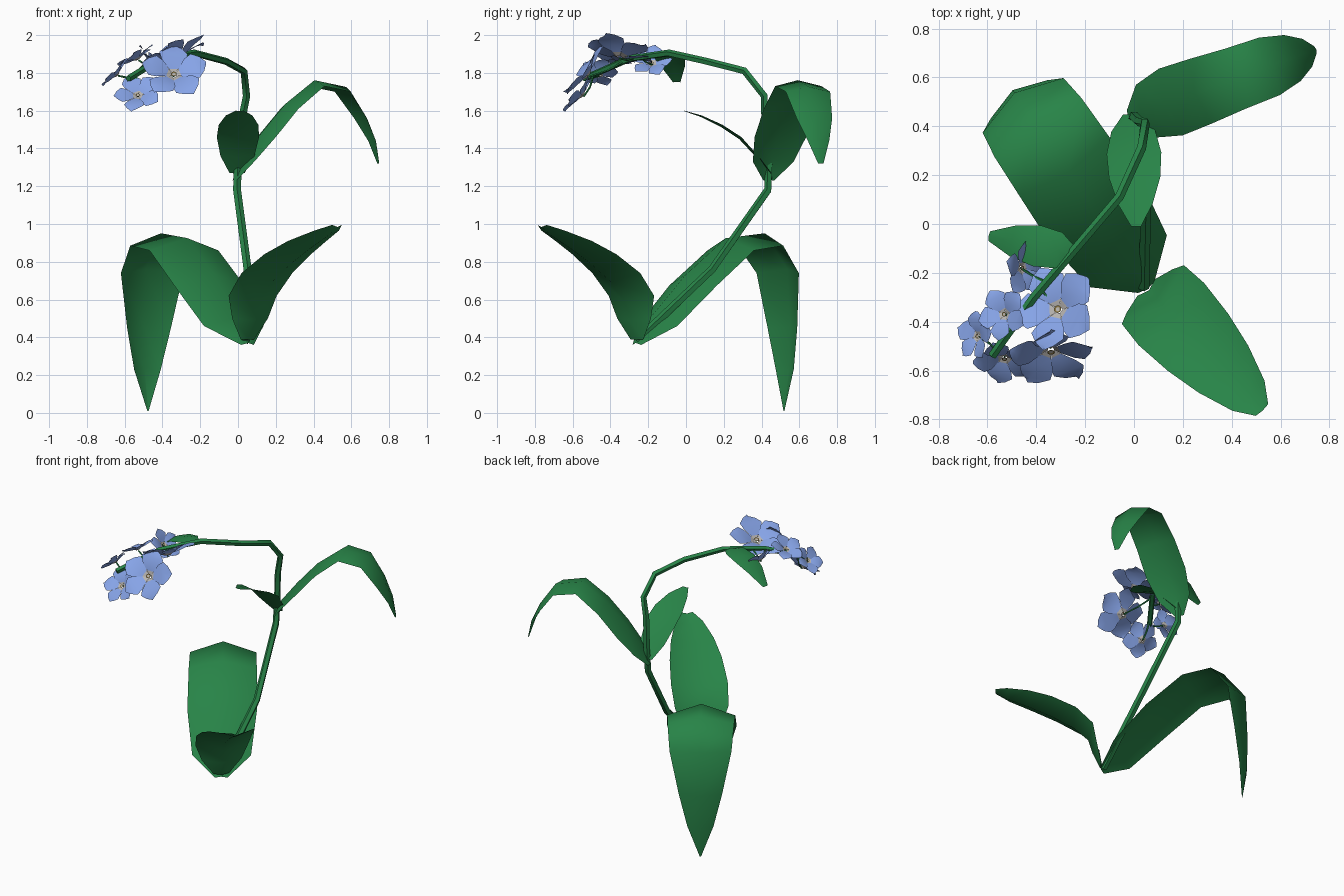
import bpy, bmesh, math
from mathutils import Vector

if "Cube" in bpy.data.objects:
    bpy.data.objects.remove(bpy.data.objects["Cube"])


def material(name, rgb):
    m = bpy.data.materials.new(name)
    m.diffuse_color = (*rgb, 1)
    m.use_nodes = True
    m.node_tree.nodes["Principled BSDF"].inputs["Base Color"].default_value = m.diffuse_color
    return m


GREEN = material("leaf_green", (0.021, 0.23, 0.064))
BLUE = material("petal_blue", (0.24, 0.37, 0.8))
PALE = material("throat_pale", (0.48, 0.46, 0.44))
GOLD = material("eye_ochre", (0.25, 0.18, 0.06))


def finish(name, bm, mats, angle=60):
    me = bpy.data.meshes.new(name)
    bm.to_mesh(me)
    bm.free()
    for m in mats:
        me.materials.append(m)
    ob = bpy.data.objects.new(name, me)
    bpy.context.collection.objects.link(ob)
    bpy.ops.object.select_all(action='DESELECT')
    ob.select_set(True)
    bpy.context.view_layer.objects.active = ob
    bpy.ops.object.shade_smooth_by_angle(angle=math.radians(angle))
    return ob


def tube(name, points, radius, sides=5):
    """Tapered tube swept along a path."""
    pts = [Vector(p) for p in points]
    bm = bmesh.new()
    rings = []
    for i, p in enumerate(pts):
        t = (pts[min(i + 1, len(pts) - 1)] - pts[max(i - 1, 0)]).normalized()
        a = t.cross(Vector((1, -0.8, 0.1))).normalized()
        b = t.cross(a)
        r = radius * (1 - 0.25 * i / len(pts))
        rings.append([bm.verts.new(p + r * (a * math.cos(k * math.tau / sides) + b * math.sin(k * math.tau / sides)))
                      for k in range(sides)])
    for r0, r1 in zip(rings, rings[1:]):
        for k in range(sides):
            j = (k + 1) % sides
            bm.faces.new((r0[k], r0[j], r1[j], r1[k]))
    bm.faces.new(rings[0][::-1])
    bm.faces.new(rings[-1])
    return finish(name, bm, [GREEN])


def leaf(name, base, direction, rows, crease):
    """Blade: rows of (distance out, height, half width), with a raised or sunken midrib."""
    d = Vector((*direction, 0)).normalized()
    q = Vector((-d.y, d.x, 0))
    bm = bmesh.new()
    prev = None
    for i, (t, z, w) in enumerate(rows):
        c = Vector((base[0], base[1], z)) + d * t
        lo, hi = rows[max(i - 1, 0)], rows[min(i + 1, len(rows) - 1)]
        n = (Vector((0, 0, 1)) * (hi[0] - lo[0]) - d * (hi[1] - lo[1])).normalized()
        row = [bm.verts.new(p) for p in (c + q * w, c + n * w * crease, c - q * w)]
        if prev:
            for k in (0, 1):
                bm.faces.new((prev[k], prev[k + 1], row[k + 1], row[k]))
        prev = row
    return finish(name, bm, [GREEN], 75)


def flower(name, centre, normal, r, spin):
    """Five broad, slightly cupped petals around a pale throat and an ochre eye."""
    bm = bmesh.new()
    # petal outline: (radius, half width, lift)
    prof = [(0.07, 0.05, -0.04), (0.2, 0.14, 0.03), (0.45, 0.36, 0.13),
            (0.68, 0.43, 0.19), (0.88, 0.25, 0.21), (1.02, 0.02, 0.2)]
    for k in range(5):
        a = spin + k * math.tau / 5
        u = Vector((math.cos(a), math.sin(a), 0))
        v = Vector((-u.y, u.x, 0))
        prev = None
        for i, (rad, w, h) in enumerate(prof):
            row = [bm.verts.new(r * (u * rad + v * w * s + Vector((0, 0, h + 0.05 * s * (i > 1)))))
                   for s in (1, 0, -1)]
            if prev:
                for j in (0, 1):
                    f = bm.faces.new((prev[j], prev[j + 1], row[j + 1], row[j]))
                    f.material_index = 1 if i == 1 else 0
            prev = row
    # eye: ring round the throat
    ring = [[bm.verts.new((r * rad * math.cos(k * math.tau / 10), r * rad * math.sin(k * math.tau / 10), r * h))
             for k in range(10)] for rad, h in ((0.09, 0.04), (0.05, 0.03))]
    for k in range(10):
        j = (k + 1) % 10
        bm.faces.new((ring[0][k], ring[0][j], ring[1][j], ring[1][k])).material_index = 2
    bm.faces.new(ring[1]).material_index = 1
    ob = finish(name, bm, [BLUE, PALE, GOLD])
    ob.rotation_mode = 'QUATERNION'
    ob.rotation_quaternion = Vector(normal).to_track_quat('Z', 'Y')
    ob.location = centre


# Main stem, arching over to the flower head
tube("stem", [(0.04, -0.26, 0.38), (0.05, 0.14, 0.76), (-0.005, 0.435, 1.18), (0, 0.44, 1.32),
              (0.02, 0.42, 1.55), (0.045, 0.415, 1.68), (0.03, 0.31, 1.81), (-0.06, 0.11, 1.86),
              (-0.23, -0.09, 1.905), (-0.41, -0.3, 1.875), (-0.58, -0.54, 1.77)], 0.023)

# Leaves
leaf("large_drooping_leaf", (0.05, -0.26), (-0.56, 0.828),
     [(0, 0.36, 0.04), (0.13, 0.46, 0.19), (0.36, 0.675, 0.225), (0.6, 0.86, 0.22), (0.79, 0.885, 0.215),
      (0.90, 0.74, 0.2), (0.93, 0.45, 0.14), (0.945, 0.23, 0.085), (0.94, 0.01, 0.004)], 0.33)
leaf("front_leaf", (0.05, -0.26), (0.69, -0.73),
     [(0, 0.39, 0.05), (0.02, 0.5, 0.13), (0.04, 0.62, 0.175), (0.15, 0.74, 0.185), (0.31, 0.84, 0.17),
      (0.46, 0.91, 0.14), (0.61, 0.965, 0.09), (0.69, 0.995, 0.035)], -0.33)
leaf("upper_drooping_leaf", (0, 0.445), (0.94, 0.34),
     [(-0.02, 1.23, 0.03), (0.05, 1.33, 0.115), (0.16, 1.46, 0.145), (0.29, 1.61, 0.14), (0.44, 1.73, 0.13),
      (0.59, 1.7, 0.125), (0.69, 1.56, 0.1), (0.755, 1.44, 0.06), (0.79, 1.32, 0.015)], 0.25)
leaf("upper_front_leaf", (-0.005, 0.45), (0.03, -1),
     [(0, 1.27, 0.04), (0.07, 1.36, 0.09), (0.16, 1.46, 0.112), (0.26, 1.525, 0.105),
      (0.37, 1.575, 0.07), (0.46, 1.6, 0.02)], -0.12)
leaf("flower_head_leaf", (-0.25, -0.12), (-0.97, 0.2),
     [(0, 1.9, 0.03), (0.06, 1.905, 0.075), (0.15, 1.885, 0.085), (0.25, 1.835, 0.065), (0.35, 1.75, 0.02)], 0.2)

# Flowers: centre, facing direction, radius, spin, foot of stalk on the stem
blooms = [((-0.31, -0.35, 1.89), (-0.42, 0.25, 1), 0.18, 0.3, (-0.38, -0.27, 1.88)),
          ((-0.34, -0.52, 1.79), (0.05, -0.79, 0.61), 0.175, 0.3, (-0.43, -0.33, 1.86)),
          ((-0.53, -0.55, 1.68), (-0.1, -0.76, 0.63), 0.125, 0.8, (-0.54, -0.49, 1.79)),
          ((-0.53, -0.37, 1.875), (-0.45, 0.1, 0.8), 0.11, 0.1, (-0.47, -0.38, 1.84)),
          ((-0.64, -0.46, 1.79), (-0.72, 0.05, 0.68), 0.1, 0.6, (-0.56, -0.52, 1.78)),
          ((-0.46, -0.18, 1.85), (0.7, -0.1, 0.7), 0.11, 0.2, (-0.36, -0.24, 1.88))]
for i, (c, n, r, spin, foot) in enumerate(blooms, 1):
    flower(f"flower_{i}", c, n, r, spin)
    back = Vector(c) - Vector(n).normalized() * r * 0.08
    tube(f"flower_stalk_{i}", [foot, (Vector(foot) + back) / 2 - Vector(n) * 0.01, back], 0.006)
